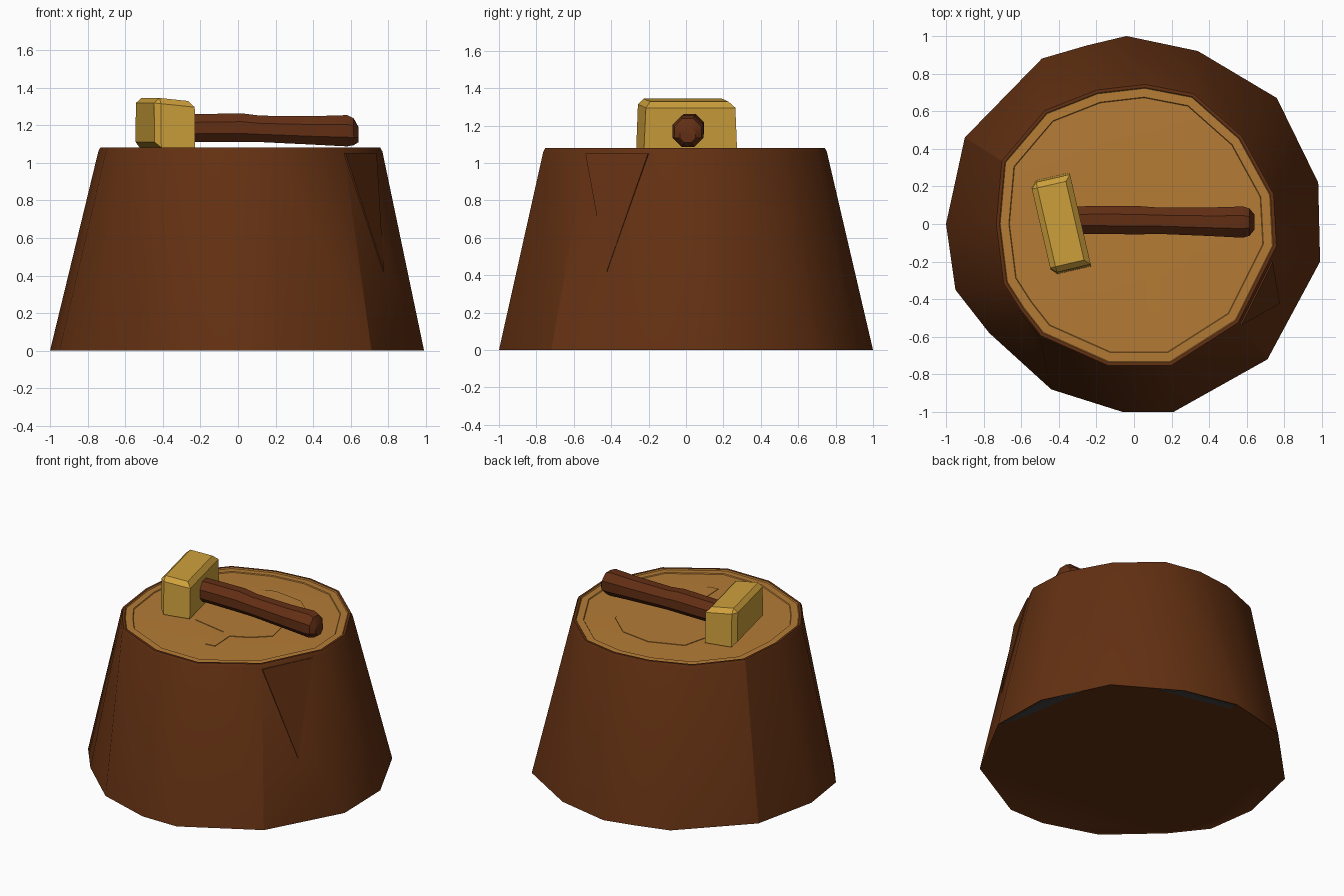
import bpy, bmesh, math
from mathutils import Vector, Matrix

if "Cube" in bpy.data.objects:
    bpy.data.objects.remove(bpy.data.objects["Cube"])


def material(name, rgb):
    m = bpy.data.materials.new(name)
    m.diffuse_color = (*rgb, 1)
    m.use_nodes = True
    m.node_tree.nodes["Principled BSDF"].inputs["Base Color"].default_value = m.diffuse_color
    return m


BARK = material("bark brown", (0.125, 0.03, 0.006))
WOOD = material("cut wood tan", (0.46, 0.20, 0.036))
GOLD = material("mallet gold", (0.62, 0.355, 0.045))
HANDLE = material("handle brown", (0.125, 0.028, 0.007))
GREY = material("underside grey", (0.06, 0.055, 0.06))


def finish(name, bm, mats, angle=30):
    bmesh.ops.recalc_face_normals(bm, faces=bm.faces[:])
    me = bpy.data.meshes.new(name)
    bm.to_mesh(me)
    bm.free()
    for m in mats:
        me.materials.append(m)
    me.polygons.foreach_set("use_smooth", [True] * len(me.polygons))
    me.set_sharp_from_angle(angle=math.radians(angle))
    ob = bpy.data.objects.new(name, me)
    bpy.context.collection.objects.link(ob)
    return ob


def loft(bm, rings, mats=None):
    """Skin closed rings of equal length and cap both ends."""
    vs = [[bm.verts.new(p) for p in r] for r in rings]
    n = len(vs[0])
    for k in range(len(vs) - 1):
        for i in range(n):
            j = (i + 1) % n
            f = bm.faces.new((vs[k][i], vs[k][j], vs[k + 1][j], vs[k + 1][i]))
            f.material_index = mats[k] if mats else 0
    bm.faces.new(vs[0])
    top = bm.faces.new(vs[-1])
    top.material_index = mats[-1] if mats else 0


def plate(name, pts, offset, mat):
    """Thin prism from a polygon, thickened along an offset vector."""
    bm = bmesh.new()
    pts = [Vector(p) for p in pts]
    loft(bm, [pts, [p + Vector(offset) for p in pts]])
    return finish(name, bm, [mat])


# Stump: irregular 15-sided outlines at ground and at the cut
BASE = [(-.04, 1), (.34, .92), (.76, .67), (.98, .22), (.99, -.2), (.71, -.72),
        (.21, -1), (-.06, -1), (-.44, -.88), (-.77, -.58), (-.95, -.35),
        (-1, 0), (-.9, .46), (-.49, .88), (-.25, .95)]
TOP = [(.06, .75), (.32, .70), (.58, .47), (.75, .16), (.765, -.12), (.56, -.53),
       (.2, -.76), (-.14, -.76), (-.5, -.6), (-.61, -.46), (-.70, -.32),
       (-.74, 0), (-.71, .34), (-.48, .61), (-.2, .72)]


def ring(outline, s, z):
    return [(x * s, y * s, z) for x, y in outline]


bm = bmesh.new()
loft(bm, [ring(BASE, .993, .004), ring(BASE, 1, 0), ring(TOP, 1.004, 1.06),
          ring(TOP, .99, 1.08), ring(TOP, .968, 1.08), ring(TOP, .962, 1.072),
          ring(TOP, .90, 1.074), ring(TOP, .895, 1.068), ring(TOP, .6, 1.072)],
     [0, 0, 0, 0, 1, 1, 1, 1, 1])
finish("stump", bm, [BARK, WOOD])

# Inner growth ring with a drying crack
plate("growth_ring", [(-.25, .37), (-.02, .46), (.2, .43), (.37, .28), (.33, .02),
                      (.36, -.12), (.25, -.22), (.13, -.28), (.14, -.46), (.07, -.47),
                      (.06, -.25), (-.2, -.2), (-.33, .05)] and
      [(x, y, 1.069) for x, y in
       [(-.25, .37), (-.02, .46), (.2, .43), (.37, .28), (.33, .02),
        (.36, -.12), (.25, -.22), (.13, -.28), (.14, -.46), (.07, -.47),
        (.06, -.25), (-.2, -.2), (-.33, .05)]], (0, 0, .007), WOOD)

# Pointed flap of split bark on the right side
n = Vector((.86, -.45, .2)).normalized()
tri = [(.732, -.2, 1.05), (.566, -.535, 1.05), (.77, -.42, .42)]
plate("bark_split", [Vector(p) - n * .01 for p in tri], n * .017, BARK)

# Grey slivers showing at the back edge of the underside
plate("underside_sliver_right", [(.975, -.18, 0), (.965, .21, 0), (.85, .47, 0),
                                 (.89, .2, 0), (.92, .0, 0)], (0, 0, .006), GREY)
plate("underside_sliver_back", [(.48, .82, 0), (.335, .905, 0), (-.04, .98, 0),
                                (-.03, .93, 0), (.28, .86, 0)], (0, 0, .006), GREY)

# Mallet handle: eight-sided, slightly uneven rod
bm = bmesh.new()
rings = []
for x, y, z, r in [(-.36, .02, 1.182, .078), (-.2, .022, 1.185, .08),
                   (.02, .02, 1.187, .082), (.12, .018, 1.18, .076),
                   (.4, .012, 1.172, .082), (.58, .01, 1.17, .09),
                   (.615, .01, 1.165, .078), (.64, .01, 1.15, .045)]:
    rings.append([(x, y + r * math.cos(a), z + r * math.sin(a))
                  for a in [math.tau * (i + .5) / 8 for i in range(8)]])
loft(bm, rings)
finish("mallet_handle", bm, [HANDLE])

# Mallet head: worn block with chipped edges, turned a little
bm = bmesh.new()
bmesh.ops.create_cube(bm, size=1)
for v in bm.verts:
    x, y, z = v.co
    v.co = (x * .215, y * .51, z * .255)
    if z > 0:
        v.co.z += .012 if x < 0 else -.01
        v.co.y *= .96
edges = [e for e in bm.edges
         if sum(v.co.z for v in e.verts) > .05 or all(v.co.x < 0 for v in e.verts)]
bmesh.ops.bevel(bm, geom=edges, offset=.03, segments=1, affect='EDGES')
bmesh.ops.transform(bm, matrix=Matrix.Translation((-.39, 0, 1.208))
                    @ Matrix.Rotation(math.radians(13), 4, 'Z'), verts=bm.verts[:])
finish("mallet_head", bm, [GOLD])
